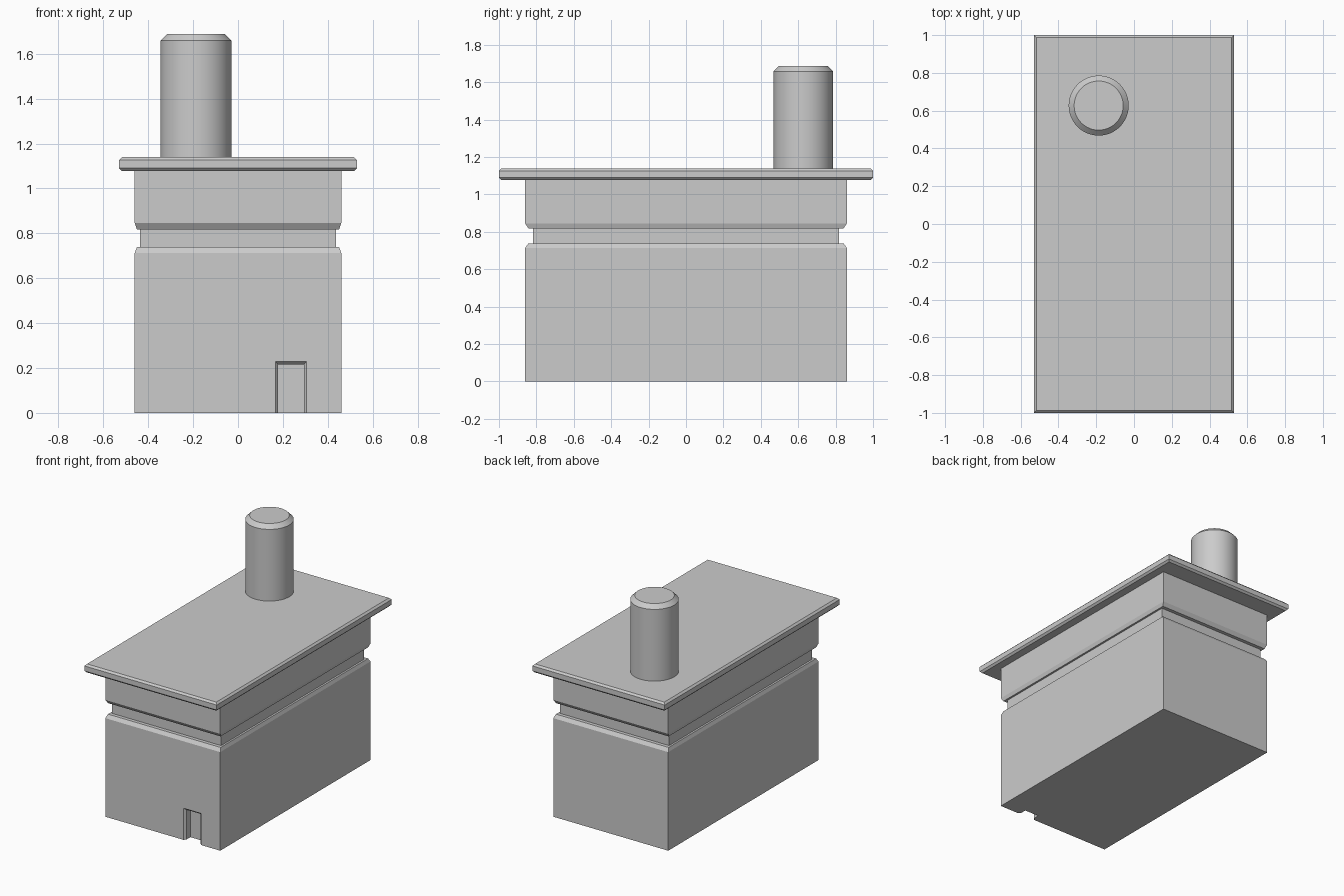
import bpy, bmesh
from math import cos, sin, tau

if "Cube" in bpy.data.objects:
    bpy.data.objects.remove(bpy.data.objects["Cube"])


def loft(name, rings):
    """Skin a stack of equal-length point loops and cap both ends."""
    bm = bmesh.new()
    loops = [[bm.verts.new(p) for p in ring] for ring in rings]
    n = len(loops[0])
    for a, b in zip(loops, loops[1:]):
        for i in range(n):
            j = (i + 1) % n
            bm.faces.new((a[i], a[j], b[j], b[i]))
    bm.faces.new(loops[0])
    bm.faces.new(loops[-1])
    bmesh.ops.recalc_face_normals(bm, faces=bm.faces)
    mesh = bpy.data.meshes.new(name)
    bm.to_mesh(mesh)
    bm.free()
    obj = bpy.data.objects.new(name, mesh)
    bpy.context.collection.objects.link(obj)
    return obj


def rect(hx, hy, z):
    return [(-hx, -hy, z), (hx, -hy, z), (hx, hy, z), (-hx, hy, z)]


def circle(cx, cy, r, z, n=48):
    return [(cx + r * cos(tau * i / n), cy + r * sin(tau * i / n), z) for i in range(n)]


# Main block: chamfered band groove below the roof
HX, HY = 0.46, 0.86
profile = [(1, 0), (1, 0.713), (0.98, 0.738), (0.95, 0.738),
           (0.95, 0.818), (0.98, 0.818), (1, 0.845), (1, 1.08)]
body = loft("body", [rect(HX * s, HY * s, z) for s, z in profile])

# Doorway recess with chamfered jambs, cut into the front
steps = [(-HY - 0.05, 0), (-HY, 0), (-HY + 0.015, 0.013), (-HY + 0.06, 0.013)]
cutter = loft("doorway_cutter", [
    [(0.166 + c, y, -0.1), (0.306 - c, y, -0.1), (0.306 - c, y, 0.229 - c), (0.166 + c, y, 0.229 - c)]
    for y, c in steps])
cutter.hide_render = True
cut = body.modifiers.new("doorway", 'BOOLEAN')
cut.operation = 'DIFFERENCE'
cut.solver = 'EXACT'
cut.object = cutter
bpy.context.view_layer.objects.active = body
bpy.ops.object.modifier_apply(modifier=cut.name)
bpy.data.objects.remove(cutter)

# Overhanging flat roof with chamfered rim
C = 0.013
loft("roof", [rect(0.53 - c, 1 - c, z) for c, z in
              ((C, 1.077), (0, 1.077 + C), (0, 1.139 - C), (C, 1.139))])

# Round chimney with chamfered top
chimney = loft("chimney", [circle(-0.187, 0.627, r, z) for r, z in
                           ((0.159, 1.13), (0.159, 1.658), (0.13, 1.687))])
bpy.ops.object.select_all(action='DESELECT')
chimney.select_set(True)
bpy.context.view_layer.objects.active = chimney
bpy.ops.object.shade_smooth_by_angle(angle=0.5)
